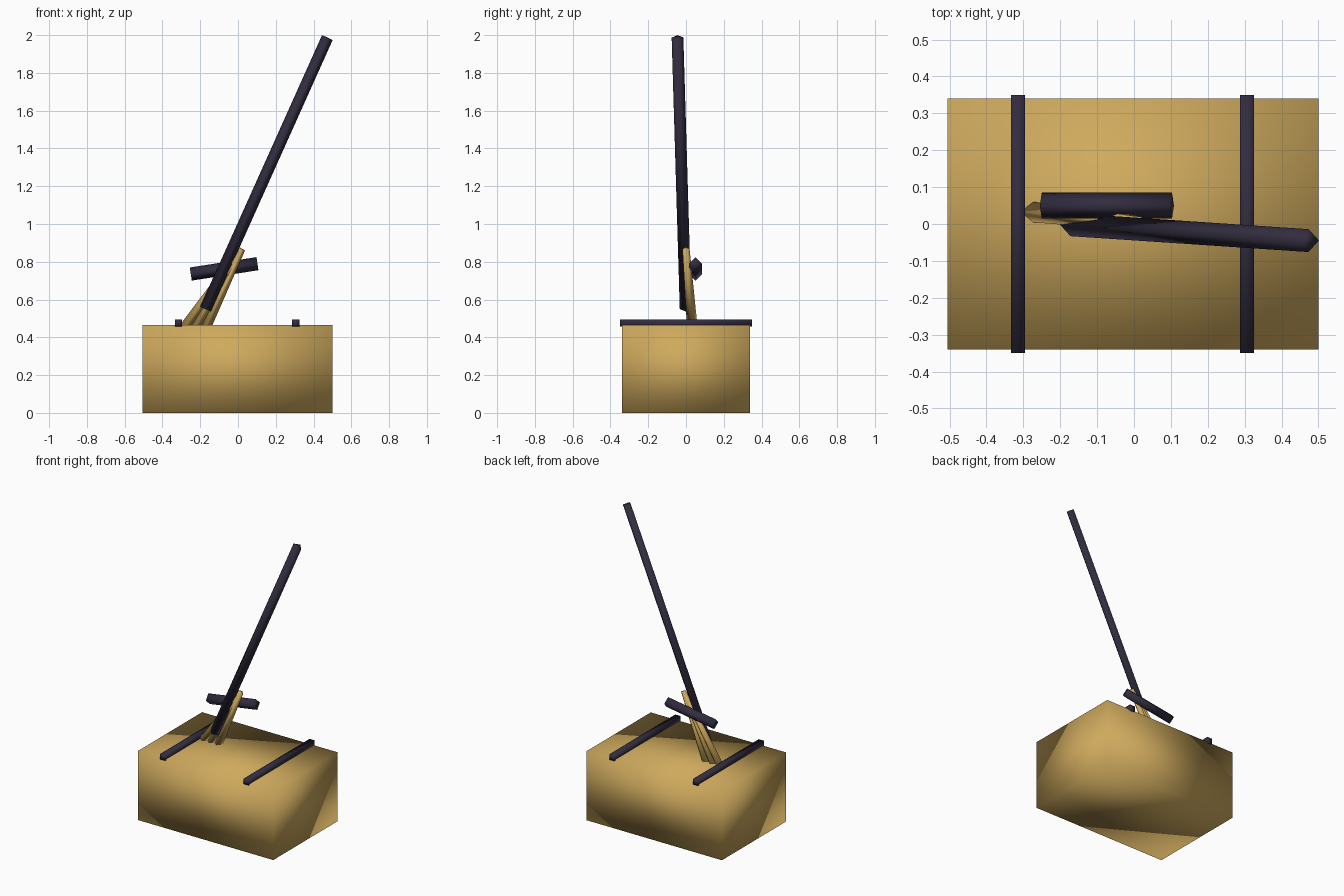
import bpy
from mathutils import Vector

if "Cube" in bpy.data.objects:
    bpy.data.objects.remove(bpy.data.objects["Cube"])


def material(name, color):
    m = bpy.data.materials.new(name)
    m.diffuse_color = (*color, 1)
    m.use_nodes = True
    m.node_tree.nodes["Principled BSDF"].inputs["Base Color"].default_value = m.diffuse_color
    return m


straw = material("straw", (0.62, 0.40, 0.11))
dark = material("dark_wood", (0.032, 0.026, 0.05))


def finish(obj, name, mat):
    obj.name = name
    obj.data.materials.append(mat)
    for p in obj.data.polygons:
        p.use_smooth = True


def box(name, lo, hi, mat):
    lo, hi = Vector(lo), Vector(hi)
    bpy.ops.mesh.primitive_cube_add(size=1, location=(lo + hi) / 2)
    obj = bpy.context.object
    obj.scale = hi - lo
    bpy.ops.object.transform_apply(location=False, rotation=False, scale=True)
    finish(obj, name, mat)


def rod(name, start, end, r1, r2, mat):
    """Four-sided rod with a diamond cross-section, corners facing front and back."""
    start, end = Vector(start), Vector(end)
    axis = (end - start).normalized()
    u = Vector((0, 1, 0)).cross(axis).normalized()
    v = axis.cross(u)
    verts = [c + d * r for c, r in ((start, r1), (end, r2)) for d in (u, v, -u, -v)]
    faces = [(i, (i + 1) % 4, (i + 1) % 4 + 4, i + 4) for i in range(4)]
    faces += [(3, 2, 1, 0), (4, 5, 6, 7)]
    mesh = bpy.data.meshes.new(name)
    mesh.from_pydata(verts, [], faces)
    obj = bpy.data.objects.new(name, mesh)
    bpy.context.collection.objects.link(obj)
    finish(obj, name, mat)


# Bale and the two bands across its top
box("bale", (-0.505, -0.34, 0), (0.5, 0.34, 0.465), straw)
for side, x in (("left", -0.315), ("right", 0.306)):
    box("band_" + side, (x - 0.019, -0.35, 0.458), (x + 0.019, 0.35, 0.494), dark)

# Fork handle and crossbar
rod("fork_handle", (-0.172, -0.002, 0.55), (0.473, -0.045, 1.987), 0.031, 0.031, dark)
rod("fork_crossbar", (-0.25, 0.05, 0.735), (0.103, 0.05, 0.79), 0.035, 0.035, dark)

# Tines fanning down into the bale
for i, x in enumerate((-0.28, -0.225, -0.17)):
    rod(f"fork_tine_{i + 1}", (x, 0.033, 0.455), (0.02, 0.0, 0.868), 0.028, 0.019, straw)
